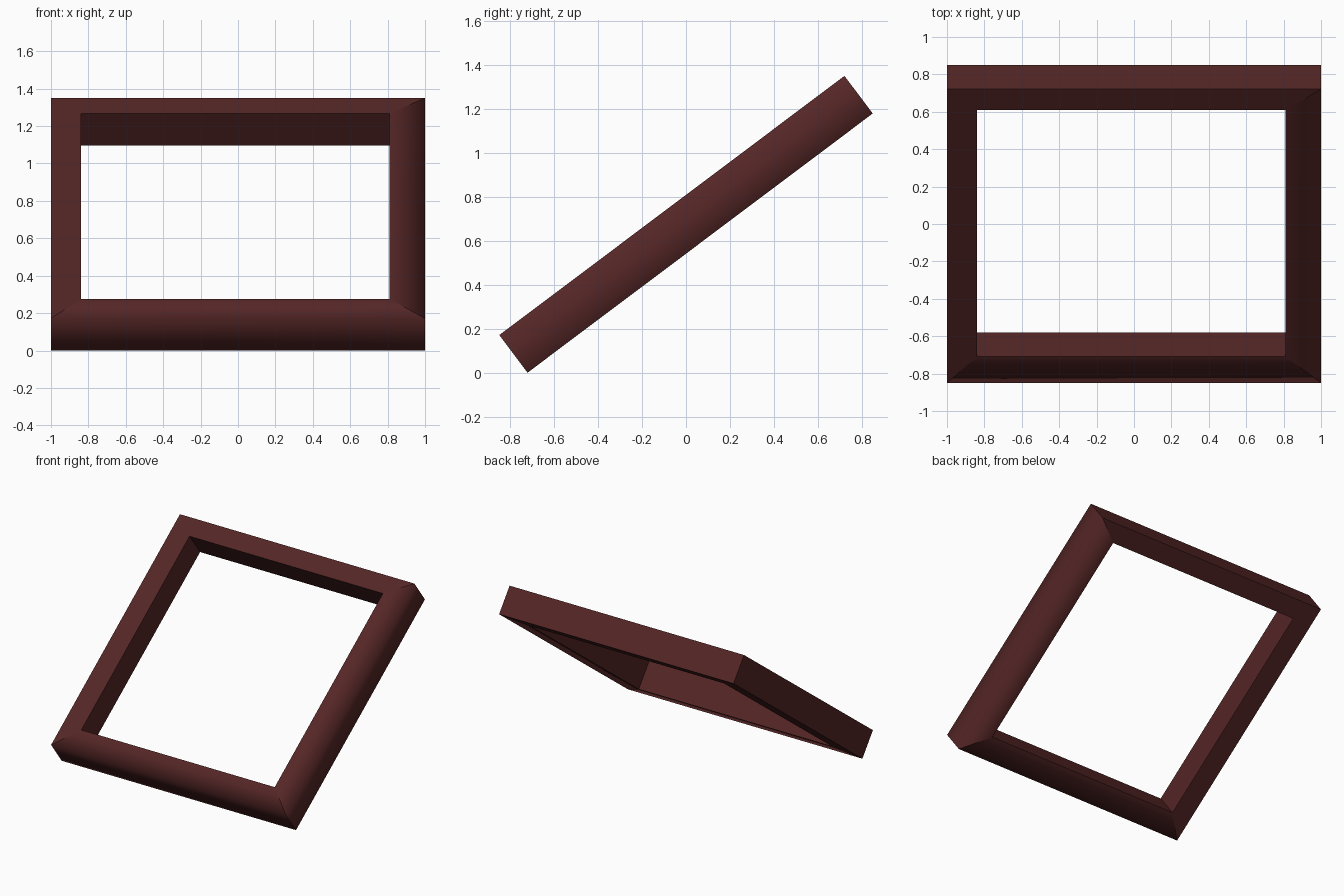
import bpy, bmesh, math
from mathutils import Matrix, Vector

cube = bpy.data.objects.get("Cube")
if cube:
    bpy.data.objects.remove(cube, do_unlink=True)

# Dark red-brown wood
wood = bpy.data.materials.new("dark_red_wood")
wood.use_nodes = True
colour = (0.09, 0.019, 0.019, 1)
wood.diffuse_color = colour
wood.node_tree.nodes["Principled BSDF"].inputs["Base Color"].default_value = colour

# Frame sizes, measured in its own plane before it is leaned back
LENGTH, DEPTH, TILT = 1.964, 0.214, math.radians(36.9)
LEFT, RIGHT, BOTTOM, TOP = -0.84, 0.81, 0.175, LENGTH - 0.14


def ring(bm, x0, x1, y0, y1, z):
    corners = [(x0, y0), (x1, y0), (x1, y1), (x0, y1)]
    return [bm.verts.new((x, y, z)) for x, y in corners]


bm = bmesh.new()
outer_back = ring(bm, -1, 1, 0, LENGTH, 0)
outer_front = ring(bm, -1, 1, 0, LENGTH, DEPTH)
inner_front = ring(bm, LEFT, RIGHT, BOTTOM, TOP, DEPTH)
inner_back = ring(bm, LEFT, RIGHT, BOTTOM, TOP, 0)
loops = [outer_back, outer_front, inner_front, inner_back]

# Four mitred bars: bottom, right, top, left
for bar in range(4):
    nxt = (bar + 1) % 4
    for k in range(4):
        a, b = loops[k], loops[(k + 1) % 4]
        face = bm.faces.new((a[bar], a[nxt], b[nxt], b[bar]))
        # the bottom and right bars have softly shaded outer surfaces
        face.smooth = bar < 2 and k != 2
bm.normal_update()
bmesh.ops.recalc_face_normals(bm, faces=bm.faces)

# Crisp mitres and opening rims
for a, b in zip(loops, loops[1:] + loops[:1]):
    for i in range(4):
        bm.edges.get((a[i], b[i])).smooth = False
for loop in (inner_front, inner_back):
    for i in range(4):
        bm.edges.get((loop[i], loop[(i + 1) % 4])).smooth = False

# Lean the frame back and rest its lower edge on the floor
bm.transform(Matrix.Rotation(TILT, 4, "X"))
mid_y = (min(v.co.y for v in bm.verts) + max(v.co.y for v in bm.verts)) / 2
low_z = min(v.co.z for v in bm.verts)
bm.transform(Matrix.Translation(Vector((0, -mid_y, -low_z))))

mesh = bpy.data.meshes.new("leaning_frame")
bm.to_mesh(mesh)
bm.free()
mesh.materials.append(wood)
frame = bpy.data.objects.new("leaning_frame", mesh)
bpy.context.collection.objects.link(frame)
